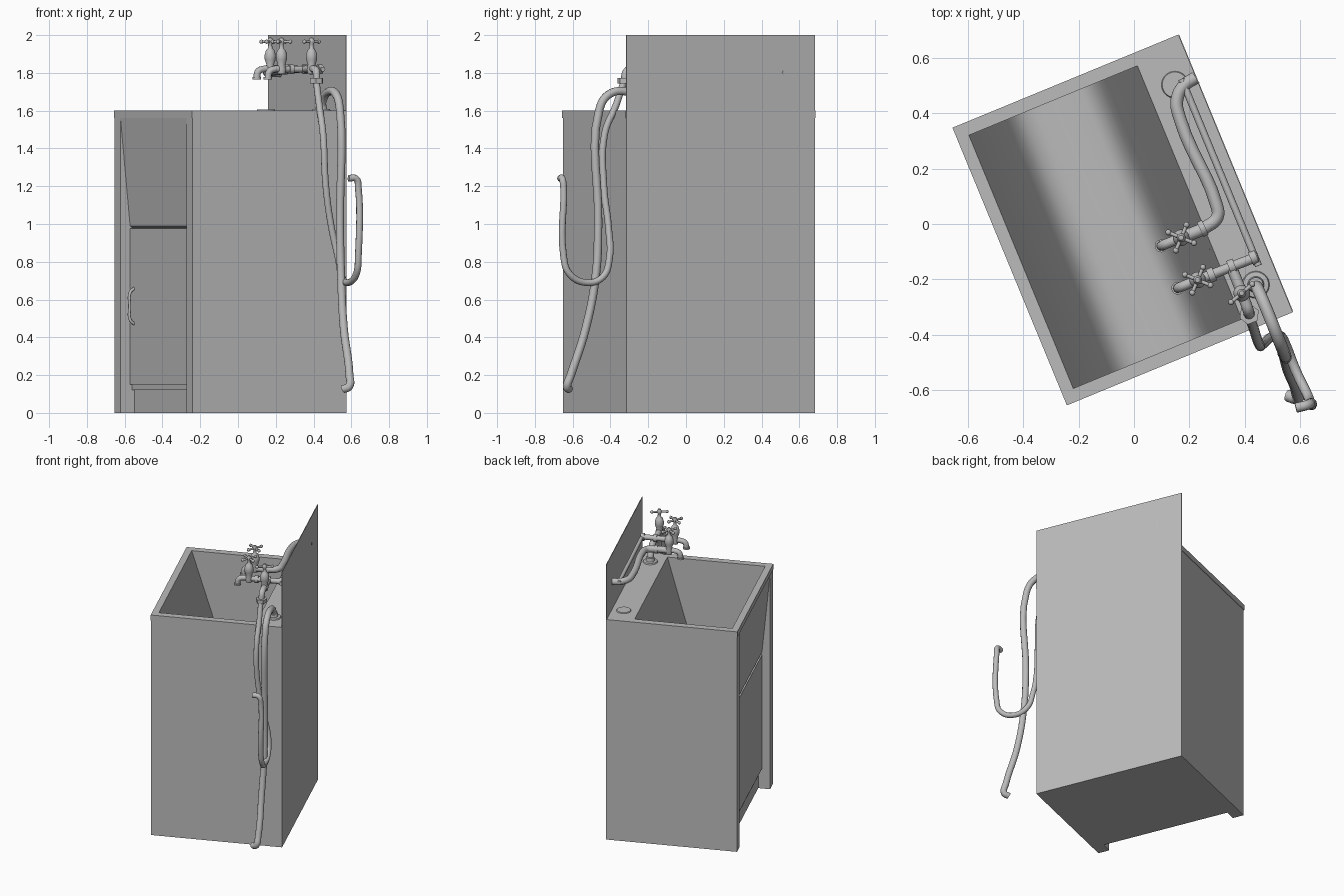
import bpy, bmesh, math
from mathutils import Matrix, Vector

default = bpy.data.objects.get("Cube")
if default:
    bpy.data.objects.remove(default, do_unlink=True)

# Single grey material
grey = bpy.data.materials.new("plain_grey")
grey.use_nodes = True
grey.diffuse_color = (0.5, 0.5, 0.5, 1)
grey.node_tree.nodes["Principled BSDF"].inputs["Base Color"].default_value = (0.5, 0.5, 0.5, 1)

# The whole unit stands turned; parts are built in its own frame
FRAME = Matrix.Translation((-0.04, 0.015, 0)) @ Matrix.Rotation(math.radians(22.4), 4, 'Z')
HALF_X, HALF_Y, TOP = 0.44, 0.54, 1.6
TAP_Z = 1.82


def select(obj):
    bpy.ops.object.select_all(action='DESELECT')
    obj.select_set(True)
    bpy.context.view_layer.objects.active = obj


def add(name, bm, smooth=False, matrix=FRAME):
    bmesh.ops.recalc_face_normals(bm, faces=bm.faces)
    mesh = bpy.data.meshes.new(name)
    bm.to_mesh(mesh)
    bm.free()
    obj = bpy.data.objects.new(name, mesh)
    bpy.context.collection.objects.link(obj)
    mesh.materials.append(grey)
    obj.matrix_world = matrix
    if smooth:
        select(obj)
        bpy.ops.object.shade_smooth_by_angle(angle=math.radians(40))
    return obj


def box(name, lo, hi):
    bm = bmesh.new()
    lo, hi = Vector(lo), Vector(hi)
    bmesh.ops.create_cube(bm, size=1, matrix=Matrix.Translation((lo + hi) / 2)
                          @ Matrix.Diagonal((*(hi - lo), 1)))
    return add(name, bm)


def extrude(name, profile, half_width, smooth=False):
    """Side profile (x, z) pulled across the width."""
    bm = bmesh.new()
    face = bm.faces.new([bm.verts.new((x, -half_width, z)) for x, z in profile])
    new = bmesh.ops.extrude_face_region(bm, geom=[face])["geom"]
    bmesh.ops.translate(bm, vec=(0, 2 * half_width, 0),
                        verts=[v for v in new if isinstance(v, bmesh.types.BMVert)])
    return add(name, bm, smooth)


def lathe(name, x, y, profile, sides=20):
    """Round part turned about a vertical axis from (radius, z) points."""
    bm = bmesh.new()
    verts = [bm.verts.new((r, 0, z)) for r, z in profile]
    edges = [bm.edges.new(pair) for pair in zip(verts, verts[1:])]
    bmesh.ops.spin(bm, geom=verts + edges, cent=(0, 0, 0), axis=(0, 0, 1),
                   angle=math.tau, steps=sides, use_duplicate=False)
    bmesh.ops.remove_doubles(bm, verts=bm.verts, dist=0.0002)
    return add(name, bm, True, FRAME @ Matrix.Translation((x, y, 0)))


def tube(name, points, radius, matrix=FRAME):
    """Smooth round pipe through the points."""
    curve = bpy.data.curves.new(name, 'CURVE')
    curve.dimensions = '3D'
    curve.bevel_depth, curve.bevel_resolution = radius, 3
    curve.use_fill_caps, curve.resolution_u = True, 6
    spline = curve.splines.new('BEZIER')
    spline.bezier_points.add(len(points) - 1)
    for point, co in zip(spline.bezier_points, points):
        point.co = co
        point.handle_left_type = point.handle_right_type = 'AUTO'
    obj = bpy.data.objects.new(name, curve)
    bpy.context.collection.objects.link(obj)
    curve.materials.append(grey)
    obj.matrix_world = matrix
    select(obj)
    bpy.ops.object.convert(target='MESH')
    bpy.ops.object.shade_smooth_by_angle(angle=math.radians(40))
    return obj


# Cabinet: core with sloping front apron, recessed door plane and toe kick
inner = HALF_Y - 0.08
body = [extrude("cabinet_core", [(-0.44, 1.56), (-0.385, 0.99), (-0.375, 0.98), (-0.375, 0.12),
                                 (-0.36, 0.12), (-0.36, 0), (0.44, 0), (0.44, 1.56)], inner)]
for side, s in (("left", 1), ("right", -1)):
    ys = sorted((s * inner, s * HALF_Y))
    body.append(box(side + "_side_panel", (-HALF_X, ys[0], 0), (HALF_X, ys[1], 1.56)))
body.append(box("sink_rim", (-HALF_X - 0.003, -HALF_Y - 0.003, 1.56), (HALF_X, HALF_Y + 0.003, TOP)))

# Basin hollow cut through the body
cutter = extrude("basin_cutter", [(-0.40, 1.605), (-0.25, 1.12), (-0.225, 1.06), (-0.19, 1.02),
                                  (-0.14, 1.0), (0.04, 1.0), (0.085, 1.02), (0.115, 1.07),
                                  (0.135, 1.14), (0.262, 1.605)], HALF_Y - 0.045, True)
cutter.hide_render = True
for part in body:
    select(part)
    mod = part.modifiers.new("basin", 'BOOLEAN')
    mod.operation, mod.solver, mod.object = 'DIFFERENCE', 'EXACT', cutter
    bpy.ops.object.modifier_apply(modifier=mod.name)
bpy.data.objects.remove(cutter, do_unlink=True)

# Drain, door, handle and splashback
lathe("basin_drain", -0.04, 0, [(0, 1.004), (0.04, 1.004), (0.04, 0.998)], 32)
box("door", (-0.388, -inner + 0.005, 0.15), (-0.37, inner - 0.005, 0.975))
tube("door_handle", [(-0.385, 0.40, 0.47), (-0.408, 0.40, 0.49), (-0.412, 0.40, 0.565),
                     (-0.408, 0.40, 0.64), (-0.385, 0.40, 0.66)], 0.008)
box("splashback", (HALF_X - 0.001, -HALF_Y, 0), (HALF_X + 0.003, HALF_Y, 2))

# Ledge caps
lathe("ledge_cap", 0.36, 0.38, [(0, 1.606), (0.046, 1.606), (0.05, 1.598)], 32)
lathe("hose_flange", 0.355, -0.40, [(0, 1.635), (0.026, 1.635), (0.03, 1.61),
                                    (0.046, 1.608), (0.05, 1.598)], 32)


def tap(name, x, y, arms):
    """Turned valve body with a knobbed handle of several arms."""
    lathe(name + "_valve", x, y, [(0, 1.79), (0.02, 1.795), (0.026, 1.82), (0.02, 1.845),
                                  (0.029, 1.87), (0.03, 1.895), (0.022, 1.92), (0.012, 1.93),
                                  (0.01, 1.95), (0.016, 1.96), (0.016, 1.972), (0.009, 1.985),
                                  (0, 1.988)])
    for i in range(arms):
        a = math.pi * (i / arms + (0.25 if arms == 2 else 0.1))
        d = Vector((math.cos(a), math.sin(a), 0)) * 0.05
        c = Vector((x, y, 1.965))
        tube(f"{name}_handle_{i}", [c - d, c + d], 0.007)
        for end in (-1, 1):
            bm = bmesh.new()
            bmesh.ops.create_uvsphere(bm, u_segments=10, v_segments=6, radius=0.011)
            add(f"{name}_knob_{i}", bm, True, FRAME @ Matrix.Translation(c + d * end))


def spout(name, x, y):
    tube(name, [(x, y, TAP_Z), (x - 0.04, y, TAP_Z), (x - 0.068, y, TAP_Z - 0.012),
                (x - 0.078, y, TAP_Z - 0.05)], 0.018)
    lathe(name + "_lip", x - 0.078, y, [(0, 1.766), (0.023, 1.766), (0.023, 1.778), (0, 1.778)])


# Basin tap fed by the wide wall pipe
tap("far_tap", 0.17, -0.14, 2)
spout("far_spout", 0.17, -0.14)
tube("wall_pipe", [(0.17, -0.14, TAP_Z), (0.27, -0.138, TAP_Z), (0.32, -0.12, TAP_Z),
                   (0.334, -0.07, TAP_Z), (0.33, 0.26, 1.805), (0.345, 0.325, 1.802),
                   (0.39, 0.365, 1.80), (0.44, 0.375, 1.80)], 0.023)
tube("pipe_collar", [(0.245, -0.139, TAP_Z), (0.265, -0.138, TAP_Z)], 0.029)

# Second tap with its thin feed and a branch to the hose tap
tap("near_tap", 0.167, -0.304, 2)
spout("near_spout", 0.167, -0.304)
tube("near_feed", [(0.167, -0.304, TAP_Z), (0.40, -0.308, TAP_Z)], 0.018)
for x in (0.22, 0.30, 0.385):
    tube("feed_collar", [(x - 0.012, -0.306, TAP_Z), (x + 0.012, -0.306, TAP_Z)], 0.026)
tube("thin_feed_pipe", [(0.39, -0.34, TAP_Z), (0.39, 0.39, 1.805)], 0.013)
tap("hose_tap", 0.296, -0.409, 1)
tube("hose_branch", [(0.298, -0.306, TAP_Z), (0.296, -0.44, TAP_Z), (0.294, -0.475, 1.81),
                     (0.292, -0.49, 1.76)], 0.02)
lathe("hose_nut", 0.292, -0.49, [(0, 1.745), (0.037, 1.745), (0.037, 1.772), (0, 1.772)], 6)

# Hanging hoses, given in world space
world = Matrix.Identity(4)
tube("drain_hose", [(0.44, -0.22, 1.6), (0.45, -0.24, 1.66), (0.48, -0.31, 1.70),
                    (0.52, -0.41, 1.685), (0.54, -0.46, 1.6), (0.54, -0.465, 1.0),
                    (0.545, -0.475, 0.75), (0.56, -0.53, 0.45), (0.59, -0.61, 0.2),
                    (0.588, -0.63, 0.14), (0.555, -0.62, 0.125)], 0.022, world)
tube("supply_hose", [(0.415, -0.33, 1.75), (0.43, -0.37, 1.63), (0.45, -0.43, 1.48),
                     (0.465, -0.435, 1.2), (0.495, -0.41, 0.98), (0.53, -0.405, 0.82),
                     (0.55, -0.44, 0.72), (0.585, -0.53, 0.69), (0.628, -0.62, 0.74),
                     (0.637, -0.648, 0.83), (0.637, -0.648, 1.19), (0.625, -0.655, 1.24),
                     (0.585, -0.665, 1.242)], 0.018, world)
